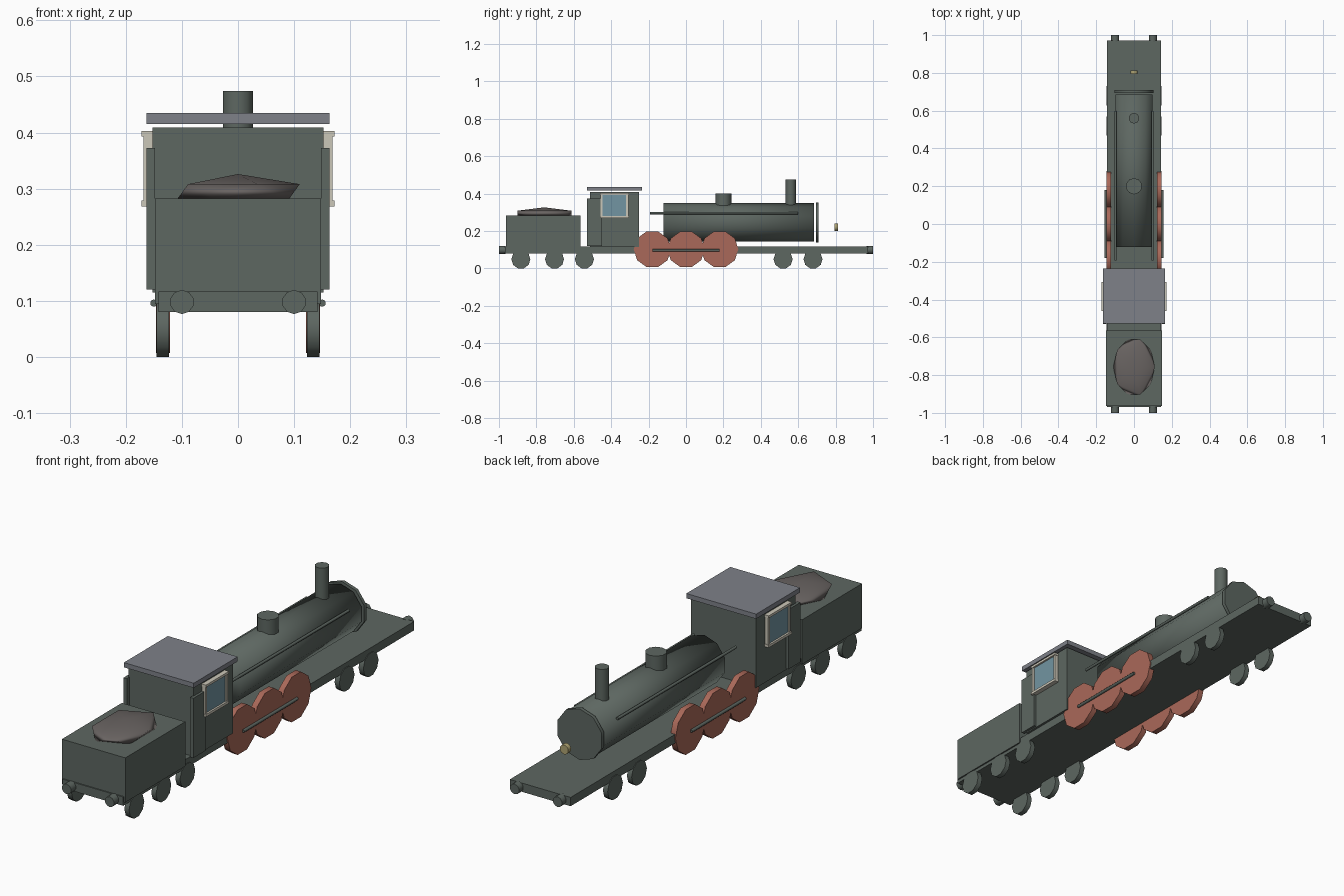
import bpy
from math import radians, pi

if "Cube" in bpy.data.objects:
    bpy.data.objects.remove(bpy.data.objects["Cube"])


def material(name, rgb):
    m = bpy.data.materials.new(name)
    m.diffuse_color = (*rgb, 1)
    m.use_nodes = True
    m.node_tree.nodes["Principled BSDF"].inputs["Base Color"].default_value = m.diffuse_color
    return m


IRON = material("dark_iron", (0.11, 0.135, 0.12))
ROOF = material("roof_grey", (0.21, 0.22, 0.25))
RED = material("wheel_red", (0.40, 0.14, 0.10))
CREAM = material("cream", (0.60, 0.57, 0.48))
GLASS = material("glass_blue", (0.17, 0.30, 0.36))
BRASS = material("brass", (0.43, 0.37, 0.17))
COAL = material("coal", (0.14, 0.125, 0.12))
AXES = {"x": (0, pi / 2, 0), "y": (-pi / 2, 0, 0), "z": (0, 0, 0)}


def finish(name, mat):
    ob = bpy.context.object
    ob.name = name
    ob.data.materials.append(mat)
    return ob


def box(name, x, y, z, mat=IRON):
    """Box from (min, max) ranges."""
    bpy.ops.mesh.primitive_cube_add(size=1, location=[sum(r) / 2 for r in (x, y, z)])
    ob = finish(name, mat)
    ob.scale = [abs(r[1] - r[0]) for r in (x, y, z)]
    bpy.ops.object.transform_apply(location=False, rotation=False, scale=True)
    return ob


def cyl(name, axis, loc, r, length, mat=IRON, smooth=True):
    """Ten-sided cylinder centred on loc."""
    bpy.ops.mesh.primitive_cylinder_add(vertices=10, radius=r, depth=length,
                                        location=loc, rotation=AXES[axis])
    ob = finish(name, mat)
    if smooth:
        bpy.ops.object.shade_smooth_by_angle(angle=radians(40))
    return ob


# Chassis and tender
box("chassis", (-0.142, 0.142), (-0.968, 0.972), (0.08, 0.117))
box("tender", (-0.148, 0.148), (-0.963, -0.563), (0.094, 0.282))
bpy.ops.mesh.primitive_ico_sphere_add(subdivisions=1, radius=1, location=(0, -0.757, 0.2935))
coal = finish("coal_heap", COAL)
coal.scale = (0.123, 0.17, 0.0325)
bpy.ops.object.shade_smooth()

# Cab and roof
box("cab", (-0.152, 0.152), (-0.513, -0.25), (0.115, 0.409))
box("cab_roof", (-0.163, 0.163), (-0.528, -0.235), (0.415, 0.435), ROOF)

# Boiler with its front plate, chimney, dome and lamp
cyl("boiler", "y", (0, 0.282, 0.246), 0.102, 0.805, smooth=False)
bpy.ops.object.shade_smooth()
cyl("smokebox_plate", "y", (0, 0.702, 0.245), 0.108, 0.015)
cyl("chimney", "z", (0, 0.56, 0.405), 0.028, 0.138)
cyl("steam_dome", "z", (0, 0.2, 0.365), 0.043, 0.07)
cyl("headlamp", "y", (0, 0.803, 0.22), 0.02, 0.02, BRASS)

for s, side in ((-1, "left"), (1, "right")):
    # Cab door panel
    box(f"cab_door_{side}", (s * 0.148, s * 0.163), (-0.53, -0.45), (0.12, 0.372))

    # Window: pane and four frame bars
    box(f"window_pane_{side}", (s * 0.15, s * 0.164), (-0.452, -0.315), (0.278, 0.395), GLASS)
    for part, z in (("sill", (0.268, 0.279)), ("lintel", (0.393, 0.403))):
        box(f"window_{part}_{side}", (s * 0.15, s * 0.172), (-0.46, -0.306), z, CREAM)
    for part, y in (("rear", (-0.458, -0.446)), ("front", (-0.32, -0.308))):
        box(f"window_{part}_post_{side}", (s * 0.15, s * 0.168), y, (0.275, 0.397), CREAM)

    # Driving wheels and coupling rod
    for i, y in enumerate((-0.18, 0, 0.18)):
        cyl(f"driving_wheel_{side}_{i}", "x", (s * 0.134, y, 0.102), 0.1, 0.025, RED)
    cyl(f"coupling_rod_{side}", "y", (s * 0.15, 0, 0.096), 0.0065, 0.36)

    # Small carrying wheels
    for i, y in enumerate((-0.883, -0.703, -0.543, 0.519, 0.679)):
        cyl(f"carrying_wheel_{side}_{i}", "x", (s * 0.134, y, 0.0485), 0.051, 0.022)

    # Handrail along the boiler
    cyl(f"handrail_{side}", "y", (s * 0.098, 0.203, 0.295), 0.006, 0.79)

    # Buffers at both ends
    for e, end in ((-1, "rear"), (1, "front")):
        cyl(f"buffer_{end}_{side}", "y", (s * 0.1, e * 0.982, 0.098), 0.0215, 0.036)
